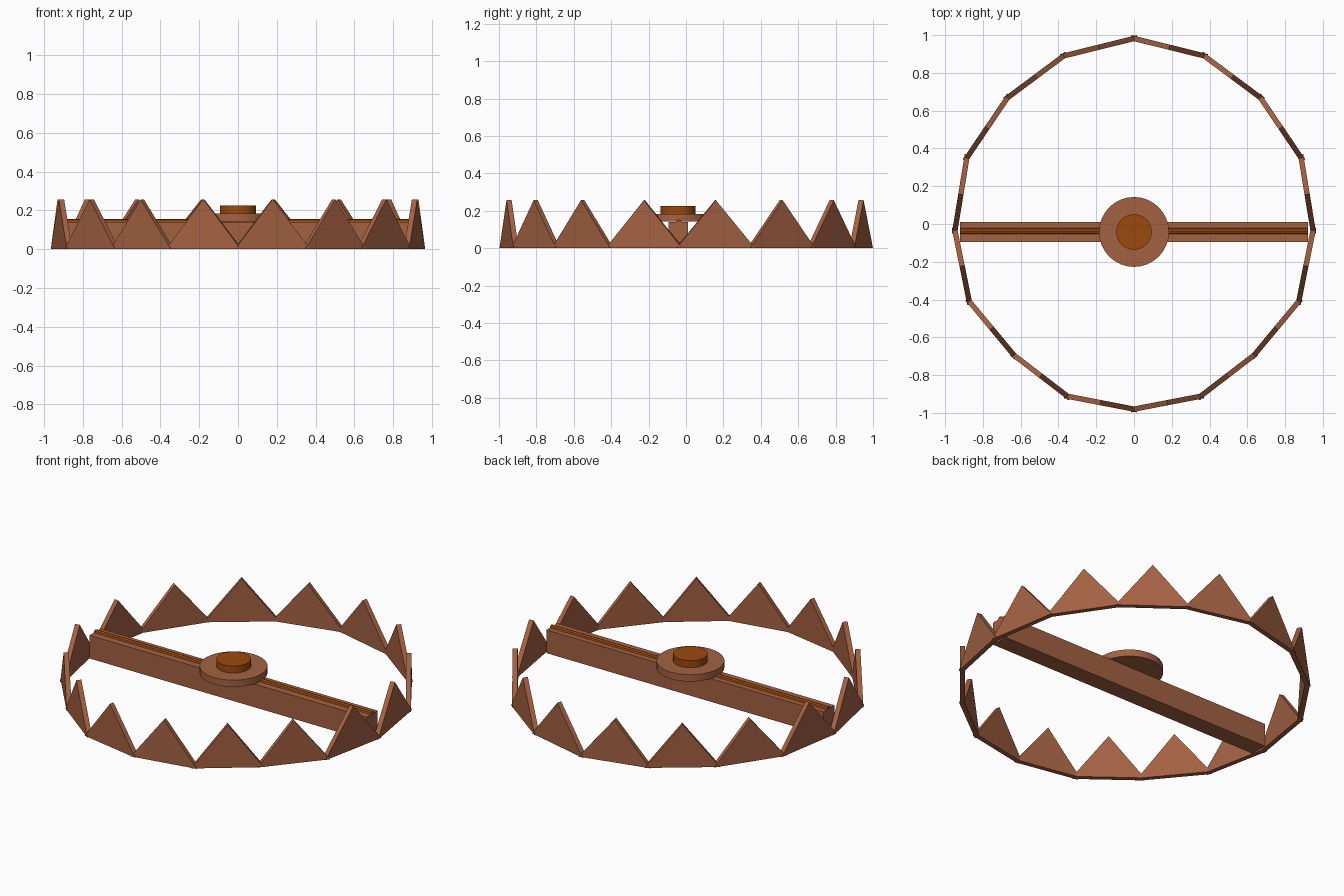
import bpy, bmesh, math
from mathutils import Vector

old = bpy.data.objects.get("Cube")
if old:
    bpy.data.objects.remove(old, do_unlink=True)


def material(name, colour):
    m = bpy.data.materials.new(name)
    m.use_nodes = True
    m.diffuse_color = colour
    m.node_tree.nodes["Principled BSDF"].inputs["Base Color"].default_value = colour
    return m


rust = material("rusty_brown", (0.37, 0.12, 0.055, 1))
copper = material("dark_orange", (0.33, 0.068, 0.004, 1))


def finish(name, bm, mat):
    bmesh.ops.recalc_face_normals(bm, faces=bm.faces)
    mesh = bpy.data.meshes.new(name)
    bm.to_mesh(mesh)
    bm.free()
    mesh.materials.append(mat)
    ob = bpy.data.objects.new(name, mesh)
    bpy.context.collection.objects.link(ob)
    return ob


def tooth(name, a, b):
    """Triangular plate standing on the line from a to b."""
    along = (b - a).normalized()
    side = Vector((-along.y, along.x, 0)) * HALF_THICK
    a, b = a - along * OVERLAP, b + along * OVERLAP
    apex = (a + b) / 2 + Vector((0, 0, TOOTH_HEIGHT))
    bm = bmesh.new()
    loops = [[bm.verts.new(p + s) for p in (a, b, apex)] for s in (side, -side)]
    bm.faces.new(loops[0])
    bm.faces.new(loops[1][::-1])
    for i in range(3):
        j = (i + 1) % 3
        bm.faces.new((loops[0][i], loops[0][j], loops[1][j], loops[1][i]))
    return finish(name, bm, rust)


def cylinder(name, radius, z0, z1, mat):
    bm = bmesh.new()
    bmesh.ops.create_cone(bm, cap_ends=True, segments=32, radius1=radius,
                          radius2=radius, depth=z1 - z0)
    ob = finish(name, bm, mat)
    ob.location = (0, BAR_Y, (z0 + z1) / 2)
    bpy.context.view_layer.objects.active = ob
    ob.select_set(True)
    bpy.ops.object.shade_smooth_by_angle()
    ob.select_set(False)


HALF_THICK, OVERLAP, TOOTH_HEIGHT, BAR_Y = 0.014, 0.018, 0.257, -0.042

# Ring of teeth: corners of the left half, mirrored to the right
corners = [(0, 0.982), (0.372, 0.89), (0.67, 0.668), (0.885, 0.35), (0.948, -0.035),
           (0.872, -0.41), (0.635, -0.695), (0.352, -0.912), (0, -0.98)]
for sign, label in ((1, "left"), (-1, "right")):
    pts = [Vector((sign * x, y, 0)) for x, y in corners]
    for i in range(len(pts) - 1):
        tooth(f"{label}_tooth_{i + 1}", pts[i], pts[i + 1])

# Crossbar
bm = bmesh.new()
bmesh.ops.create_cube(bm, size=1)
bmesh.ops.scale(bm, vec=(1.84, 0.105, 0.139), verts=bm.verts)
bar = finish("crossbar", bm, rust)
bar.location = (0, BAR_Y, 0.0705)

# Rod lying along the top of the crossbar
bm = bmesh.new()
bmesh.ops.create_cone(bm, cap_ends=True, segments=8, radius1=0.017,
                      radius2=0.017, depth=1.84)
rod = finish("crossbar_rod", bm, copper)
rod.rotation_euler = (0, math.pi / 2, 0)
rod.location = (0, BAR_Y + 0.004, 0.137)

# Trigger plate and button
cylinder("trigger_plate", 0.185, 0.142, 0.183, rust)
cylinder("trigger_button", 0.094, 0.18, 0.225, copper)
